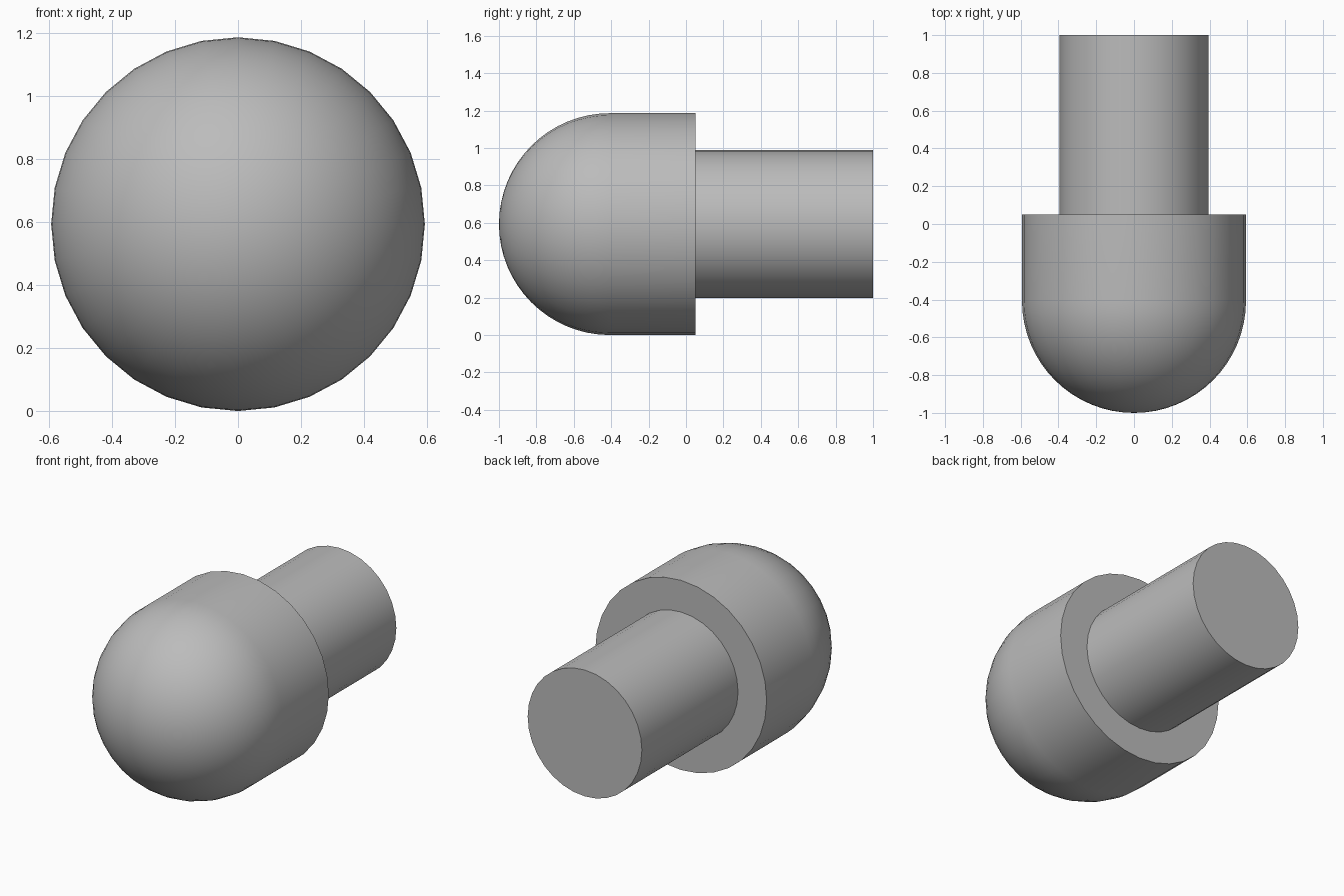
import bpy
import bmesh
from math import sin, cos, pi, radians
from mathutils import Matrix, Vector

cube = bpy.data.objects.get("Cube")
if cube:
    bpy.data.objects.remove(cube, do_unlink=True)

HEAD_R, SHAFT_R = 0.593, 0.395
DOME_Y, SHOULDER_Y, END_Y = -0.407, 0.05, 1.0
SIDES, DOME_STEPS = 32, 16

grey = bpy.data.materials.new("plain grey")
grey.use_nodes = True
colour = (0.5, 0.5, 0.5, 1)
grey.diffuse_color = colour
grey.node_tree.nodes["Principled BSDF"].inputs["Base Color"].default_value = colour


def lathe(name, profile):
    """Turn a (radius, y) profile around the y axis."""
    bm = bmesh.new()
    verts = [bm.verts.new((r, y, 0)) for r, y in profile]
    edges = [bm.edges.new(pair) for pair in zip(verts, verts[1:])]
    bmesh.ops.spin(bm, geom=verts + edges, cent=(0, 0, 0), axis=(0, 1, 0),
                   angle=2 * pi, steps=SIDES)
    bmesh.ops.remove_doubles(bm, verts=bm.verts, dist=0.0001)
    bmesh.ops.recalc_face_normals(bm, faces=bm.faces)
    bmesh.ops.translate(bm, verts=bm.verts, vec=Vector((0, 0, HEAD_R)))
    mesh = bpy.data.meshes.new(name)
    bm.to_mesh(mesh)
    bm.free()
    mesh.materials.append(grey)
    obj = bpy.data.objects.new(name, mesh)
    bpy.context.collection.objects.link(obj)
    bpy.ops.object.select_all(action="DESELECT")
    obj.select_set(True)
    bpy.context.view_layer.objects.active = obj
    bpy.ops.object.shade_smooth_by_angle(angle=radians(30))
    return obj


# Domed head: hemisphere, straight wall, and flat shoulder around the shaft
angles = [pi / 2 * i / DOME_STEPS for i in range(DOME_STEPS + 1)]
dome = [(HEAD_R * sin(a), DOME_Y - HEAD_R * cos(a)) for a in angles]
lathe("domed_head", dome + [(HEAD_R, SHOULDER_Y), (SHAFT_R, SHOULDER_Y)])

# Round shaft with a flat end
lathe("shaft", [(SHAFT_R, SHOULDER_Y), (SHAFT_R, END_Y), (0, END_Y)])
